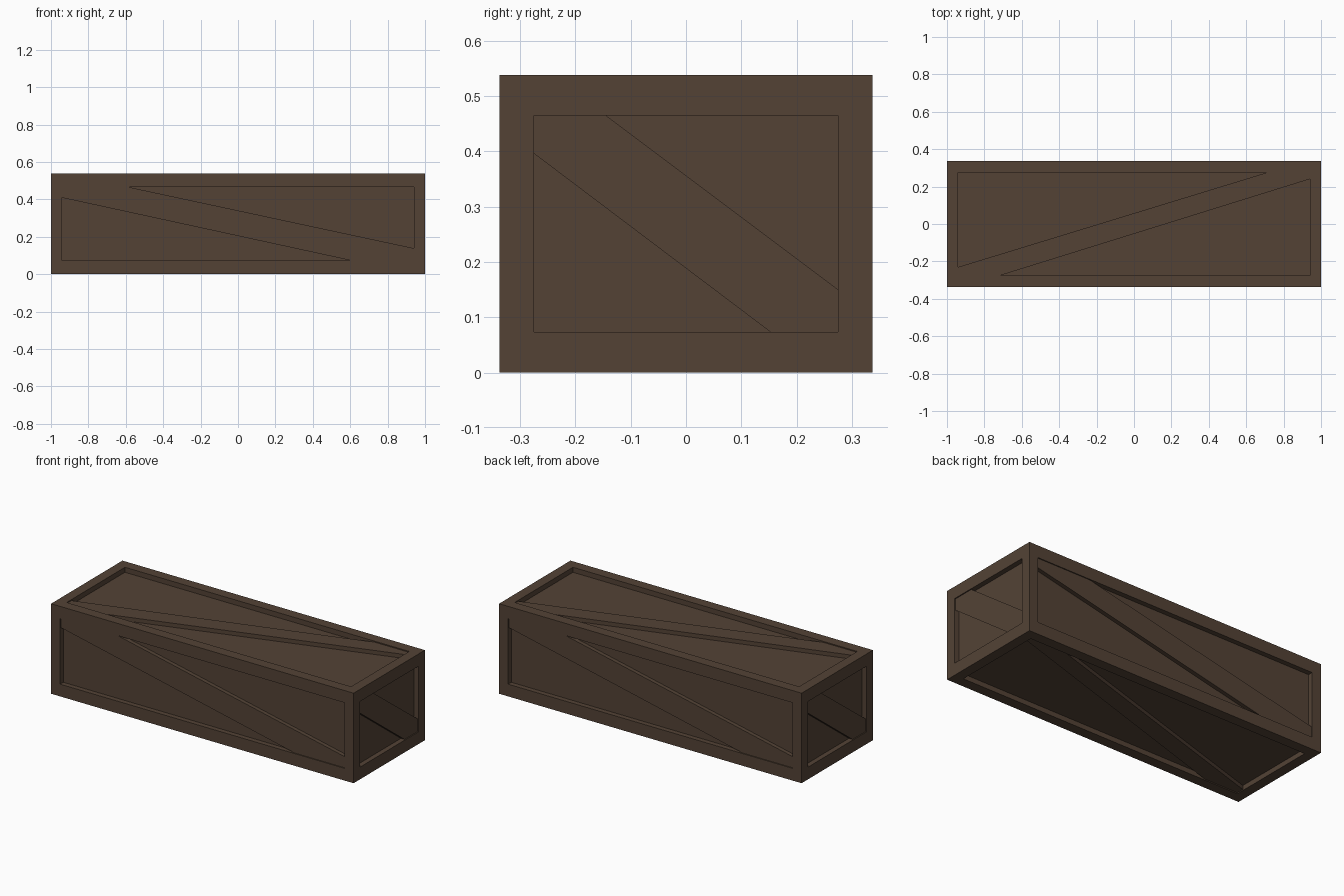
import bpy, bmesh
from mathutils import Vector

if "Cube" in bpy.data.objects:
    bpy.data.objects.remove(bpy.data.objects["Cube"])

HALF = (1.0, 0.337, 0.269)      # crate half size
INNER = (0.94, 0.275, 0.196)    # half size of the panel openings
DEPTH, LIP = 0.03, 0.006        # panel depth, brace setback
ZC = HALF[2]

wood = bpy.data.materials.new("dark_brown_wood")
wood.diffuse_color = (0.087, 0.055, 0.036, 1)
wood.use_nodes = True
wood.node_tree.nodes["Principled BSDF"].inputs["Base Color"].default_value = wood.diffuse_color


def finish(bm, name):
    bmesh.ops.recalc_face_normals(bm, faces=bm.faces[:])
    me = bpy.data.meshes.new(name)
    bm.to_mesh(me)
    bm.free()
    me.materials.append(wood)
    ob = bpy.data.objects.new(name, me)
    ob.location.z = ZC
    bpy.context.collection.objects.link(ob)


# crate body: box with a framed, recessed panel on all six sides
bm = bmesh.new()
bmesh.ops.create_cube(bm, size=2)
for v in bm.verts:
    v.co = Vector(v.co[i] * HALF[i] for i in range(3))
bm.normal_update()
for f in bm.faces[:]:
    n = f.normal.copy()
    ax = max(range(3), key=lambda i: abs(n[i]))
    for step, drop in ((0.05, 0), (0, DEPTH)):
        bmesh.ops.inset_individual(bm, faces=[f], thickness=step, depth=-drop)
        for v in f.verts:
            for i in range(3):
                s = 1 if v.co[i] > 0 else -1
                v.co[i] = s * (HALF[i] - drop if i == ax else INNER[i])
finish(bm, "crate_body")


# diagonal braces, set just below the frame surface
def brace(name, axis, sign, outline):
    bm = bmesh.new()
    rings = []
    for d in (DEPTH, LIP):
        ring = []
        for u, w in outline:
            p = [u, w]
            p.insert(axis, sign * (HALF[axis] - d))
            ring.append(bm.verts.new(p))
        rings.append(ring)
    low, high = rings
    bm.faces.new(high)
    bm.faces.new(low[::-1])
    n = len(low)
    for i in range(n):
        j = (i + 1) % n
        bm.faces.new((low[i], low[j], high[j], high[i]))
    finish(bm, name)


X, Y, Z = INNER
side = [(-X, Z), (-X, 0.14), (0.605, -Z), (X, -Z), (X, -0.13), (-0.58, Z)]
end = [(-Y, Z), (-Y, 0.127), (0.153, -Z), (Y, -Z), (Y, -0.119), (-0.145, Z)]
top = [(-X, -Y), (-0.715, -Y), (X, 0.24), (X, Y), (0.71, Y), (-X, -0.23)]


def turned(pts):
    return [(-u, w) for u, w in pts]


brace("front_brace", 1, -1, side)
brace("back_brace", 1, 1, turned(side))
brace("right_brace", 0, 1, end)
brace("left_brace", 0, -1, turned(end))
brace("top_brace", 2, 1, top)
brace("bottom_brace", 2, -1, top)
